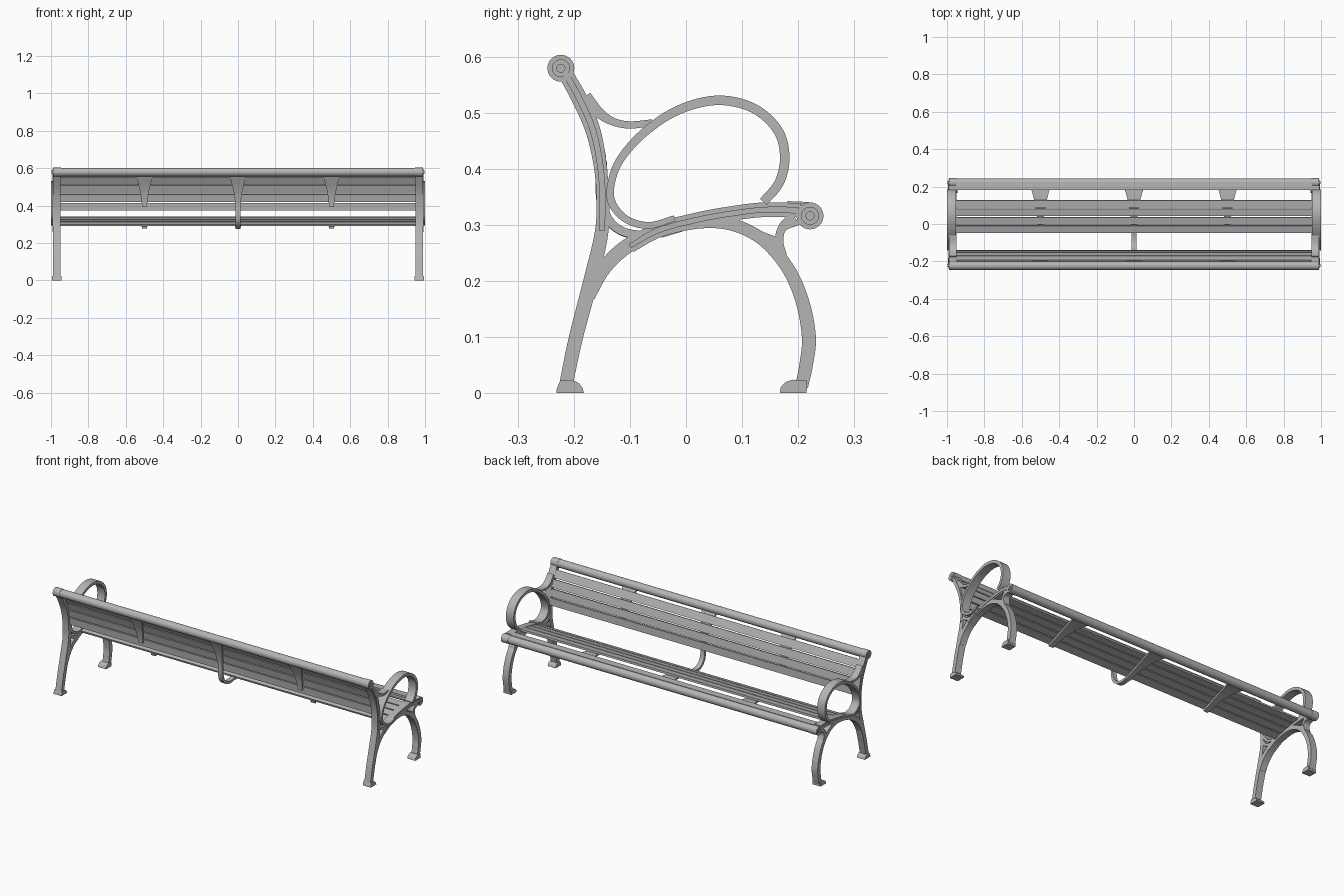
import bpy, bmesh, math
from mathutils import Vector

cube = bpy.data.objects.get("Cube")
if cube:
    bpy.data.objects.remove(cube)

metal = bpy.data.materials.new("grey metal")
GREY = (0.46, 0.46, 0.46, 1)
metal.use_nodes = True
metal.diffuse_color = GREY
metal.node_tree.nodes["Principled BSDF"].inputs["Base Color"].default_value = GREY
parts = []


def finish(name, bm, mirror=False):
    bmesh.ops.recalc_face_normals(bm, faces=bm.faces)
    mesh = bpy.data.meshes.new(name)
    bm.to_mesh(mesh)
    bm.free()
    mesh.materials.append(metal)
    ob = bpy.data.objects.new(name, mesh)
    bpy.context.collection.objects.link(ob)
    if mirror:
        ob.modifiers.new("Mirror", 'MIRROR')
    parts.append(ob)
    return ob


def spline(points, steps=6):
    """Smooth curve through points of any dimension."""
    p = [Vector(q) for q in points]
    p = [p[0] * 2 - p[1]] + p + [p[-1] * 2 - p[-2]]
    out = []
    for i in range(1, len(p) - 2):
        a, b, c, d = p[i - 1:i + 3]
        for s in range(steps):
            t = s / steps
            out.append((b * 2 + (c - a) * t + (a * 2 - b * 5 + c * 4 - d) * t * t
                        + (b * 3 - a - c * 3 + d) * t ** 3) / 2)
    return out + [p[-2]]


def ribbon(name, points, x0, x1, mirror=True, flare=None):
    """Band along (y, z, thickness) points, running from x0 to x1.
    With flare, the half width in x changes from flare[0] to flare[1]."""
    path = spline(points)
    bm = bmesh.new()
    rings = []
    for i, p in enumerate(path):
        tangent = path[min(i + 1, len(path) - 1)] - path[max(i - 1, 0)]
        n = Vector((-tangent.y, tangent.x)).normalized() * p.z / 2
        lo, hi = x0, x1
        if flare:
            t = i / (len(path) - 1)
            w = flare[1] + (flare[0] - flare[1]) * (1 - t) ** 2
            mid = (x0 + x1) / 2
            lo, hi = mid - w, mid + w
        rings.append([bm.verts.new((x, p.x + s * n.x, p.y + s * n.y))
                      for x, s in ((lo, 1), (hi, 1), (hi, -1), (lo, -1))])
    for a, b in zip(rings, rings[1:]):
        for k in range(4):
            bm.faces.new((a[k], a[(k + 1) % 4], b[(k + 1) % 4], b[k]))
    bm.faces.new(rings[0])
    bm.faces.new(rings[-1])
    return finish(name, bm, mirror)


def prism(name, outline, x0, x1, mirror=True):
    """Extrude a (y, z) outline from x0 to x1."""
    bm = bmesh.new()
    face = bm.faces.new([bm.verts.new((x0, y, z)) for y, z in outline])
    new = bmesh.ops.extrude_face_region(bm, geom=[face])["geom"]
    bmesh.ops.translate(bm, vec=(x1 - x0, 0, 0),
                        verts=[v for v in new if isinstance(v, bmesh.types.BMVert)])
    return finish(name, bm, mirror)


def disc(name, y, z, r, x0, x1, mirror=True):
    ring = [(y + r * math.cos(a * math.tau / 32), z + r * math.sin(a * math.tau / 32))
            for a in range(32)]
    return prism(name, ring, x0, x1, mirror)


# Side frames
IN, OUT = 0.95, 0.988
upright = [(-.214, .015, .024), (-.196, .1, .025), (-.17, .2, .026), (-.15, .29, .024),
           (-.149, .36, .022), (-.155, .42, .024), (-.168, .475, .027),
           (-.19, .525, .028), (-.215, .57, .026)]
ribbon("back_leg_and_upright", upright, IN, OUT)
ribbon("arch_and_front_leg",
       [(-.17, .17, .014), (-.146, .222, .024), (-.105, .262, .026), (-.05, .289, .024),
        (.02, .304, .022), (.08, .301, .022), (.135, .275, .022), (.18, .225, .023),
        (.207, .165, .024), (.219, .1, .025), (.214, .05, .024), (.206, .012, .023)], IN, OUT)
ribbon("seat_rail",
       [(-.1, .262, .024), (-.05, .29, .026), (.02, .309, .026), (.08, .32, .026),
        (.14, .327, .026), (.205, .326, .025)], IN, OUT)
ribbon("front_brace", [(.09, .3, .012), (.125, .285, .014), (.16, .27, .016)], IN, OUT)
ribbon("front_strut", [(.195, .312, .028), (.172, .295, .016), (.166, .27, .015),
                       (.172, .245, .016)], IN, OUT)
ribbon("lower_bracket", [(-.148, .335, .014), (-.136, .307, .015), (-.112, .288, .015),
                         (-.075, .281, .014)], IN, OUT)
ribbon("upper_bracket", [(-.178, .53, .018), (-.155, .5, .018), (-.13, .484, .014),
                         (-.1, .478, .013), (-.06, .482, .012)], IN, OUT)

# Armrest loops
ribbon("armrest",
       [(-.02, .312, .01), (-.065, .299, .012), (-.105, .309, .013), (-.131, .337, .014),
        (-.134, .37, .013), (-.118, .415, .014), (-.075, .464, .015), (-.015, .504, .016),
        (.055, .522, .017), (.12, .508, .017), (.164, .468, .017), (.176, .42, .017),
        (.166, .375, .017), (.138, .341, .016)], .952, 1.0)

# Raised ribs on the outer faces
ribbon("upright_rib", [(y, z, .011) for y, z, t in upright[3:]], OUT, OUT + .003)
ribbon("rail_rib", [(-.1, .262, .008), (-.05, .29, .01), (.02, .309, .01), (.08, .32, .01),
                    (.14, .327, .01), (.2, .326, .012)], OUT, OUT + .003)

# Round ends of the rails
for label, y, z in (("top", -.223, .579), ("front", .221, .316)):
    disc(label + "_scroll", y, z, .024, .947, .99)
    disc(label + "_scroll_ring", y, z, .016, .99, .993)
    disc(label + "_scroll_button", y, z, .008, .993, .996)
    disc(label + "_tube", y, z, .0225, -.95, .95, False)

# Feet
prism("back_foot", [(-.231, 0), (-.182, 0), (-.184, .009), (-.191, .018), (-.202, .023),
                    (-.224, .023), (-.231, .006)], .945, .995)
prism("front_foot", [(.167, 0), (.215, 0), (.216, .023), (.19, .024), (.178, .02),
                     (.169, .011)], .945, .995)


def rail_slats(name, points, skip=()):
    """Lay slats along a chain of (y, z) points, with narrow gaps."""
    for i, (a, b) in enumerate(zip(points, points[1:])):
        if i in skip:
            continue
        a, b = Vector(a), Vector(b)
        gap = (b - a).normalized() * .003
        ribbon(f"{name}_{i + 1}", [(*(a + gap), .011), (*(b - gap), .011)], -.952, .952, False)


# Seat and backrest slats
rail_slats("seat_slat", [(-.05, .294), (-.005, .308), (.04, .319), (.085, .328),
                         (.13, .334), (.178, .337), (.222, .335)], skip=(4,))
rail_slats("back_slat", [(-.144, .37), (-.147, .417), (-.157, .464), (-.174, .511),
                         (-.198, .556)])

# Flared straps under the seat and behind the backrest
for side, x in (("right", -.5), ("middle", 0), ("left", .5)):
    ribbon(side + "_seat_strap", [(.22, .321, .012), (.13, .322, .012), (.04, .307, .012),
                                  (-.045, .283, .012)], x, x, False, (.06, .014))
    ribbon(side + "_back_strap", [(-.21, .565, .01), (-.184, .511, .012), (-.167, .464, .012),
                                  (-.157, .417, .012), (-.155, .395, .012)],
           x, x, False, (.045, .013))

# Middle hook joining the seat to the backrest
ribbon("middle_hook", [(-.155, .41, .012), (-.154, .35, .013), (-.143, .312, .014),
                       (-.115, .288, .014), (-.08, .281, .013), (-.03, .289, .012)],
       -.013, .013, False)

# Smooth curved faces, keeping hard edges
bpy.ops.object.select_all(action='DESELECT')
for ob in parts:
    ob.select_set(True)
bpy.context.view_layer.objects.active = parts[0]
bpy.ops.object.shade_smooth_by_angle(angle=math.radians(35))
